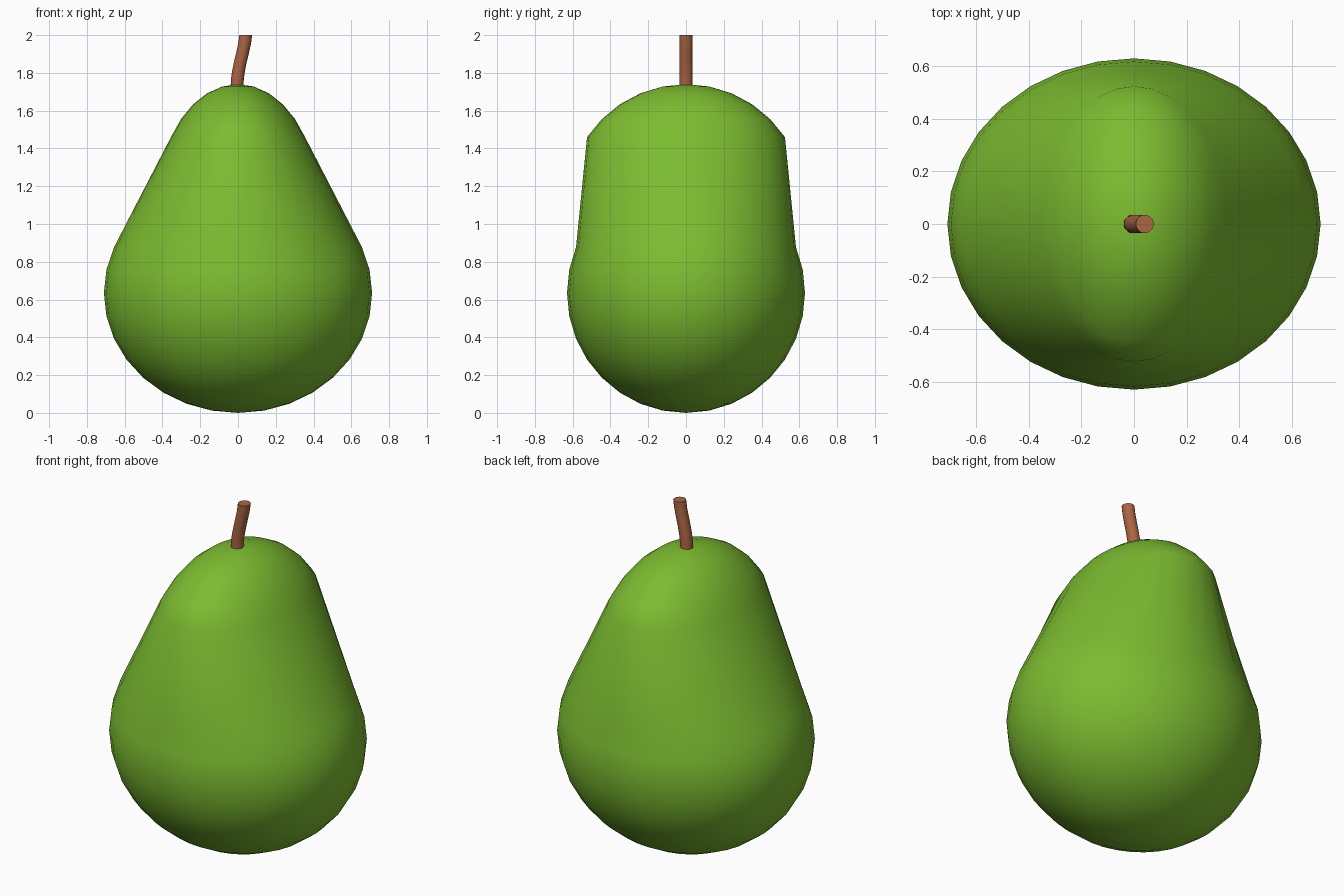
import bpy, bmesh
from math import sin, cos, pi, radians

if "Cube" in bpy.data.objects:
    bpy.data.objects.remove(bpy.data.objects["Cube"])


def material(name, rgb):
    m = bpy.data.materials.new(name)
    m.diffuse_color = (*rgb, 1)
    m.use_nodes = True
    m.node_tree.nodes["Principled BSDF"].inputs["Base Color"].default_value = m.diffuse_color
    return m


def loft(name, rings, sides, mat):
    """Skin horizontal elliptical rings given as (centre x, z, radius x, radius y)."""
    bm = bmesh.new()
    loops = []
    for cx, z, rx, ry in rings:
        if rx == 0:
            loops.append([bm.verts.new((cx, 0, z))] * sides)
        else:
            loops.append([bm.verts.new((cx + rx * cos(2 * pi * i / sides),
                                        ry * sin(2 * pi * i / sides), z))
                          for i in range(sides)])
    for a, b in zip(loops, loops[1:]):
        for i in range(sides):
            j = (i + 1) % sides
            bm.faces.new(list(dict.fromkeys((a[i], a[j], b[j], b[i]))))
    if rings[0][2]:
        bm.faces.new(loops[0][::-1])
    if rings[-1][2]:
        bm.faces.new(loops[-1])
    bmesh.ops.recalc_face_normals(bm, faces=bm.faces)
    mesh = bpy.data.meshes.new(name)
    bm.to_mesh(mesh)
    bm.free()
    mesh.materials.append(mat)
    ob = bpy.data.objects.new(name, mesh)
    bpy.context.collection.objects.link(ob)
    bpy.ops.object.select_all(action='DESELECT')
    ob.select_set(True)
    bpy.context.view_layer.objects.active = ob
    bpy.ops.object.shade_smooth_by_angle(angle=radians(40))
    return ob


# Fruit: round belly below, narrower cap above, straight neck between
step = pi / 16
rings = [(0, 0.0, 0, 0)]
for k in range(1, 11):
    a = k * step
    rings.append((0, 0.635 - 0.635 * cos(a), 0.71 * sin(a), 0.63 * sin(a)))
for k in range(5, 0, -1):
    a = k * step
    rings.append((0, 1.11 + 0.63 * cos(a), 0.427 * sin(a), 0.63 * sin(a)))
rings.append((0, 1.74, 0, 0))
loft("pear_body", rings, 32, material("green_skin", (0.20, 0.50, 0.03)))

# Stem: gently bent stalk
path = [(-0.005, 1.73), (-0.003, 1.77), (0.003, 1.81), (0.013, 1.86),
        (0.025, 1.91), (0.035, 1.955), (0.041, 2.0)]
loft("stem", [(x, z, 0.034, 0.035) for x, z in path], 20,
     material("brown_stem", (0.40, 0.13, 0.055)))
